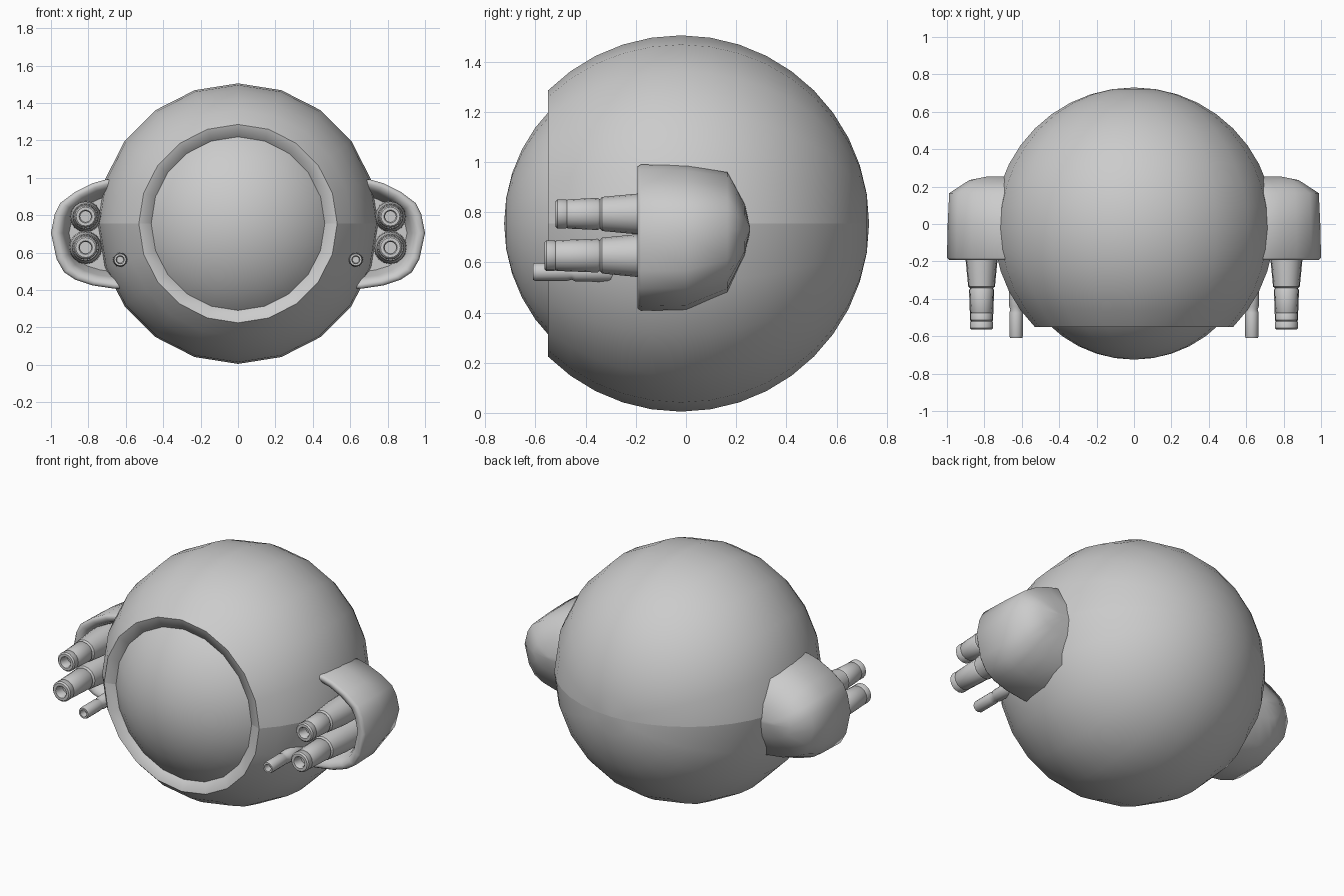
import bpy, bmesh
from math import sin, cos, pi, radians

old = bpy.data.objects.get("Cube")
if old:
    bpy.data.objects.remove(old, do_unlink=True)

grey = bpy.data.materials.new("plain_grey")
grey.use_nodes = True
colour = (0.6, 0.6, 0.6, 1)
grey.diffuse_color = colour
grey.node_tree.nodes["Principled BSDF"].inputs["Base Color"].default_value = colour

MID_Z = 0.755


def skin(name, rings, angle=40, mirror=False, seam=None):
    """Bridge successive closed rings of points and cap both ends."""
    bm = bmesh.new()
    loops = [[bm.verts.new(p) for p in ring] for ring in rings]
    for a, b in zip(loops, loops[1:]):
        n = len(a)
        for i in range(n):
            j = (i + 1) % n
            bm.faces.new((a[i], a[j], b[j], b[i]))
    bm.faces.new(loops[0])
    bm.faces.new(loops[-1])
    bmesh.ops.remove_doubles(bm, verts=bm.verts, dist=0.0005)
    bmesh.ops.recalc_face_normals(bm, faces=bm.faces)
    mesh = bpy.data.meshes.new(name)
    bm.to_mesh(mesh)
    bm.free()
    obj = bpy.data.objects.new(name, mesh)
    bpy.context.collection.objects.link(obj)
    mesh.materials.append(grey)
    bpy.ops.object.select_all(action='DESELECT')
    obj.select_set(True)
    bpy.context.view_layer.objects.active = obj
    bpy.ops.object.shade_smooth_by_angle(angle=radians(angle))
    if seam is not None:
        for e in mesh.edges:
            if all(abs(mesh.vertices[v].co.z - seam) < 0.001 for v in e.vertices):
                e.use_edge_sharp = True
    if mirror:
        obj.modifiers.new("Mirror", 'MIRROR')
    return obj


def lathe(name, profile, x=0, z=MID_Z, n=20, **options):
    """Turn (radius, y) points around an axis parallel to y."""
    rings = [[(x + max(r, 0.0001) * cos(2 * pi * i / n), y,
               z + max(r, 0.0001) * sin(2 * pi * i / n)) for i in range(n)]
             for r, y in profile]
    return skin(name, rings, **options)


def arc(radius, centre, steps, total=20):
    """Profile of a ball, starting from the back pole."""
    return [(radius * sin(pi * k / total), centre + radius * cos(pi * k / total))
            for k in range(steps + 1)]


# Ball shell, cut open at the front with a rim, and the dome inside it
lathe("ball_shell", arc(0.75, -0.02, 15) + [(0.45, -0.525), (0.43, -0.4), (0, -0.4)],
      angle=100, seam=MID_Z)
for e in bpy.data.objects["ball_shell"].data.edges:
    ys = [bpy.data.objects["ball_shell"].data.vertices[v].co.y for v in e.vertices]
    if all(abs(y + 0.55) < 0.003 for y in ys):
        e.use_edge_sharp = True
lathe("front_dome", arc(0.65, -0.075, 20))

# Side pods: half-oval hoods, hollow in front and tapering to the back
outline = [(0.6, 0.985), (0.71, 0.985), (0.78, 0.965), (0.87, 0.92), (0.95, 0.86),
           (0.98, 0.8), (1.0, 0.7), (0.97, 0.56), (0.93, 0.49), (0.87, 0.45),
           (0.78, 0.42), (0.66, 0.402), (0.6, 0.402)]
sections = [(-0.04, 0.76, 0.7), (-0.15, 0.82, 0.8), (-0.18, 0.86, 0.85),
            (-0.193, 0.91, 0.92), (-0.193, 0.97, 0.97), (-0.18, 1, 1),
            (0, 0.99, 0.985), (0.165, 0.97, 0.82), (0.235, 0.7, 0.35),
            (0.255, 0.45, 0.05)]
rings = []
for y, sx, sz in sections:
    mid = 0.7 + max(y, 0) * 0.13
    rings.append([(0.6 + (px - 0.6) * sx, y, mid + (pz - 0.695) * sz)
                  for px, pz in outline])
skin("side_pods", rings, angle=60, mirror=True)


# Twin barrels in each pod, stepped, with a shallow bore
def barrel(name, x, z, tip, scale, back, step):
    profile = [(0.088, back), (0.083, -0.2), (0.07, step), (0.06, step - 0.008),
               (0.066, step - 0.018), (0.06, tip + 0.05), (0.057, tip + 0.045),
               (0.06, tip + 0.04), (0.06, tip + 0.008), (0.052, tip),
               (0.036, tip), (0.03, tip + 0.008), (0.03, tip + 0.06), (0, tip + 0.06)]
    lathe(name, [(r * scale, y) for r, y in profile], x, z, mirror=True, n=16)


barrel("upper_barrels", 0.815, 0.793, -0.52, 0.97, 0.02, -0.335)
barrel("lower_barrels", 0.815, 0.627, -0.565, 1.02, 0.02, -0.335)

# Small guns sunk into the ball below the pods
small = [(0.03, -0.28), (0.04, -0.3), (0.038, -0.44), (0.031, -0.455), (0.036, -0.475),
         (0.036, -0.6), (0.032, -0.61), (0.022, -0.61), (0.018, -0.57), (0, -0.57)]
lathe("small_guns", small, 0.63, 0.562, n=12, mirror=True)
